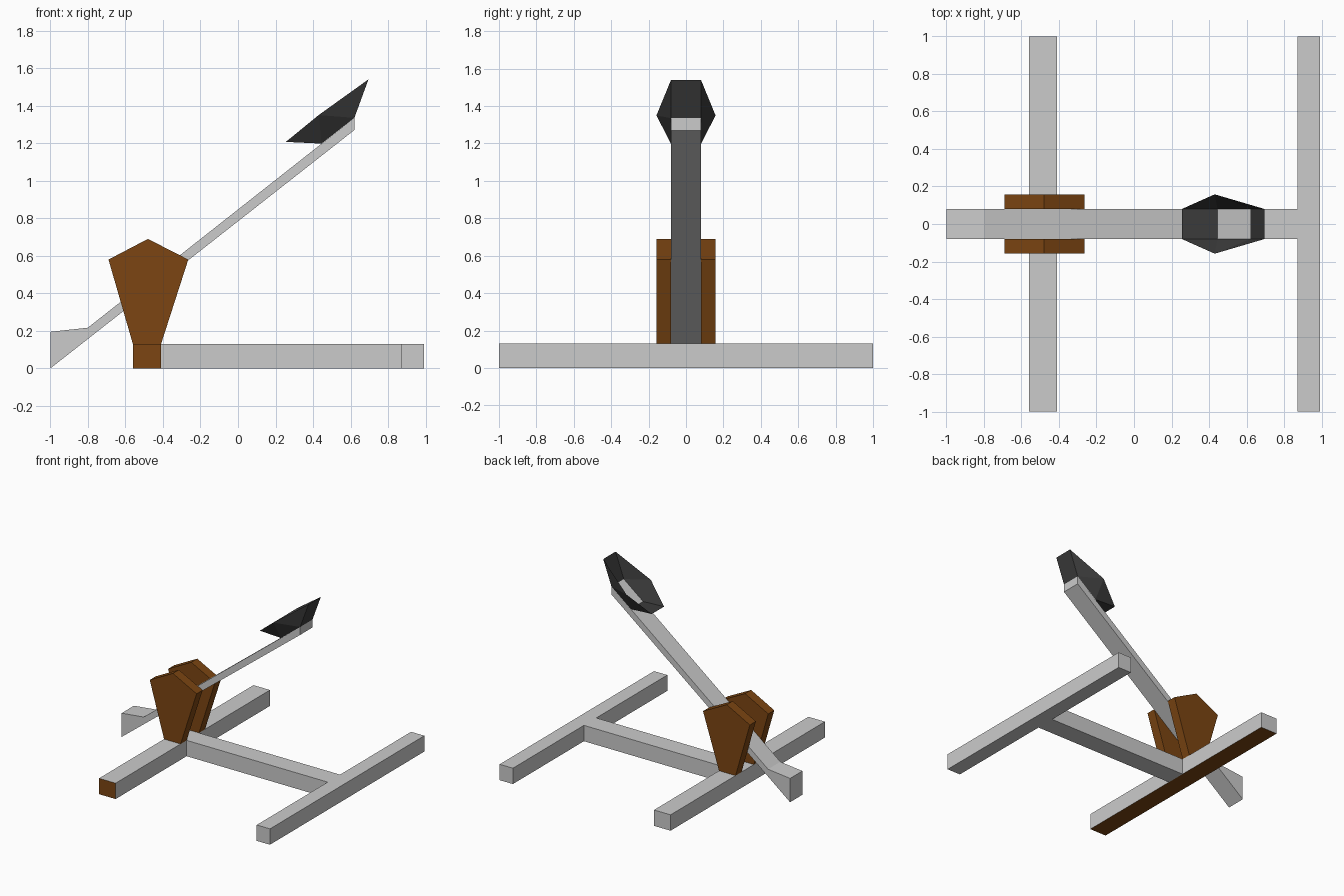
import bpy, bmesh

if "Cube" in bpy.data.objects:
    bpy.data.objects.remove(bpy.data.objects["Cube"])


def material(name, rgb):
    m = bpy.data.materials.new(name)
    m.diffuse_color = (*rgb, 1)
    m.use_nodes = True
    m.node_tree.nodes["Principled BSDF"].inputs["Base Color"].default_value = m.diffuse_color
    return m


BROWN = material("brown_wood", (0.2, 0.06, 0.006))
DARK = material("dark_iron", (0.045, 0.045, 0.045))


def finish(name, bm, *mats):
    bmesh.ops.recalc_face_normals(bm, faces=bm.faces)
    me = bpy.data.meshes.new(name)
    bm.to_mesh(me)
    bm.free()
    for m in mats:
        me.materials.append(m)
    ob = bpy.data.objects.new(name, me)
    bpy.context.collection.objects.link(ob)
    return ob


def extrude(bm, vec):
    res = bmesh.ops.extrude_face_region(bm, geom=bm.faces[:], use_keep_orig=True)
    moved = [g for g in res["geom"] if isinstance(g, bmesh.types.BMVert)]
    bmesh.ops.translate(bm, verts=moved, vec=vec)


def slab(name, profile, y0, y1, *mats):
    """Extrude an x-z profile from y0 to y1."""
    bm = bmesh.new()
    bm.faces.new([bm.verts.new((x, y0, z)) for x, z in profile])
    extrude(bm, (0, y1 - y0, 0))
    return finish(name, bm, *mats)


# H-shaped base frame, laid out as plan cells and raised
W, H = 0.08, 0.13
XR0, XR1, XF0, XF1 = -0.56, -0.41, 0.87, 0.99
cells = [(XR1, XF0, -W, W)]
for a, b in ((XR0, XR1), (XF0, XF1)):
    cells += [(a, b, -1, -W), (a, b, -W, W), (a, b, W, 1)]
bm = bmesh.new()
for a, b, c, d in cells:
    bm.faces.new([bm.verts.new(p) for p in ((a, c, 0), (b, c, 0), (b, d, 0), (a, d, 0))])
bmesh.ops.remove_doubles(bm, verts=bm.verts, dist=1e-4)
extrude(bm, (0, 0, H))
base = finish("base_frame", bm, None, BROWN)
# underside and front end of the rear beam are brown
for p in base.data.polygons:
    if p.center.x < XR1 - 0.01 and (p.normal.z < -0.9 or p.center.y < -0.99):
        p.material_index = 1

# pair of upright supports
upright = [(XR0, H), (XR1, H), (-0.265, 0.58), (-0.48, 0.69), (-0.69, 0.58)]
for side, s in (("front", -1), ("back", 1)):
    slab(side + "_support", upright, s * W, s * 0.158, BROWN)

# throwing arm with a thick heel
slab("throwing_arm", [(-1, 0), (0.62, 1.27), (0.62, 1.335), (-0.8, 0.217), (-1, 0.195)], -W, W)

# open bucket flaring from the arm's upper face
bm = bmesh.new()
rows = {}
for s in (-1, 1):
    rows[s] = [bm.verts.new((x, s * y, z)) for x, y, z in (
        (0.445, W, 1.198), (0.62, W, 1.335),
        (0.695, W, 1.54), (0.43, 0.158, 1.35), (0.255, W, 1.207))]
    lo, hi, rim_hi, rim_mid, rim_lo = rows[s]
    for tri in ((lo, hi, rim_mid), (hi, rim_hi, rim_mid), (lo, rim_mid, rim_lo)):
        bm.faces.new(tri)
for i, j in ((0, 4), (1, 2)):
    bm.faces.new((rows[-1][i], rows[-1][j], rows[1][j], rows[1][i]))
finish("bucket", bm, DARK)
